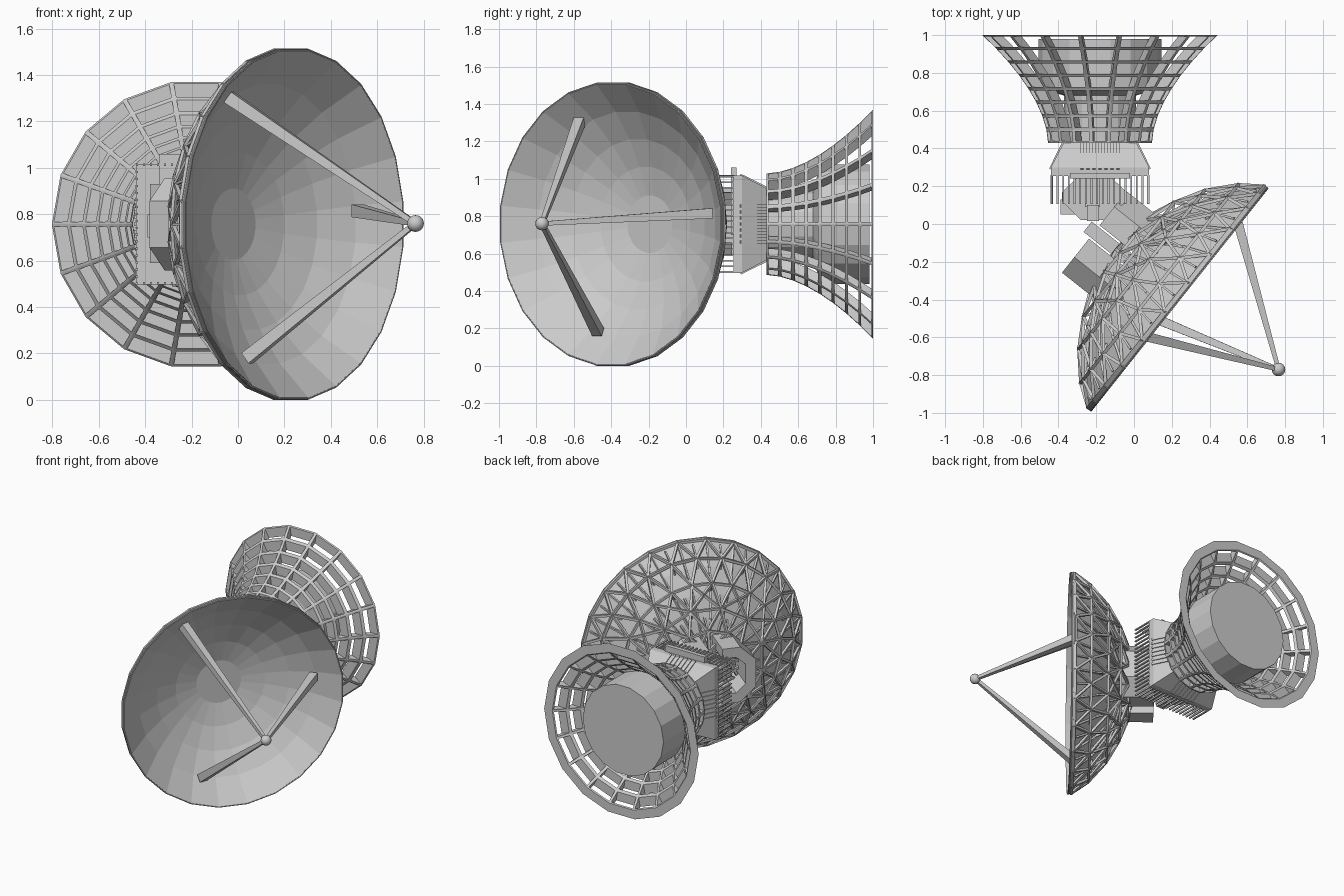
import bpy, bmesh
from math import sin, cos, pi, sqrt
from mathutils import Vector, Matrix

if "Cube" in bpy.data.objects:
    bpy.data.objects.remove(bpy.data.objects["Cube"])

BX, BZ = -0.18, 0.757                       # axis of the base (runs along y)
C = Vector((0.24, -0.40, 0.757))            # centre of dish rim
L, Z, A = Vector((0.622, 0.783, 0)), Vector((0, 0, 1)), Vector((0.783, -0.622, 0))
DISH = Matrix(((L.x, 0, A.x, C.x), (L.y, 0, A.y, C.y), (0, 1, 0, C.z), (0, 0, 0, 1)))
BASE = Matrix(((1, 0, 0, BX), (0, 0, 1, 0), (0, 1, 0, BZ), (0, 0, 0, 1)))  # local z -> y


def finish(name, bm):
    bmesh.ops.recalc_face_normals(bm, faces=bm.faces[:])
    me = bpy.data.meshes.new(name)
    bm.to_mesh(me)
    bm.free()
    ob = bpy.data.objects.new(name, me)
    bpy.context.collection.objects.link(ob)
    return ob


def lathe(bm, prof, n, mat, phase=0.0, cap=(False, False)):
    rings = [[bm.verts.new(mat @ Vector((r * cos(phase + 2 * pi * i / n),
                                         r * sin(phase + 2 * pi * i / n), h)))
              for i in range(n)] for r, h in prof]
    faces = [bm.faces.new((a[i], a[(i + 1) % n], b[(i + 1) % n], b[i]))
             for a, b in zip(rings, rings[1:]) for i in range(n)]
    for ring, on in zip((rings[0], rings[-1]), cap):
        if on:
            bm.faces.new(ring)
    return faces


def rod(bm, p, q, w0, w1=None):
    p, q = Vector(p), Vector(q)
    m = (q - p).to_track_quat('Z', 'Y').to_matrix().to_4x4()
    m.translation = p
    k = 0.7071
    lathe(bm, [(w0 * k, 0), ((w1 or w0) * k, (q - p).length)], 4, m, pi / 4, (True, True))


def box(bm, lo, hi, mat=Matrix()):
    lo, hi = Vector(lo), Vector(hi)
    s = Matrix.Diagonal((*(hi - lo), 1))
    bmesh.ops.create_cube(bm, size=1, matrix=mat @ Matrix.Translation((lo + hi) / 2) @ s)


def prism(bm, outline, z0, z1, mat=Matrix()):
    lo, hi = ([bm.verts.new(mat @ Vector((x, y, z))) for x, y in outline] for z in (z0, z1))
    bm.faces.new(lo)
    bm.faces.new(hi)
    for i in range(len(lo)):
        j = (i + 1) % len(lo)
        bm.faces.new((lo[i], lo[j], hi[j], hi[i]))


# flared lattice base: one window per facet, eight rows, deep radial ribs
bm = bmesh.new()
prof = [(0.275 + 0.347 * (i / 8) ** 1.75, 0.43 + 0.57 * i / 8) for i in range(9)]
faces = lathe(bm, prof, 18, BASE)
bm.normal_update()
bmesh.ops.inset_individual(bm, faces=faces, thickness=0.015)
bmesh.ops.delete(bm, geom=faces, context='FACES')
ext = bmesh.ops.extrude_face_region(bm, geom=bm.faces[:], use_keep_orig=True)
for v in ext["geom"]:
    if isinstance(v, bmesh.types.BMVert):
        radial = Vector((v.co.x - BX, 0, v.co.z - BZ))
        v.co -= radial.normalized() * 0.065
finish("flared_lattice", bm)

# drum inside the flare and its stem
bm = bmesh.new()
lathe(bm, [(0.19, 0.42), (0.19, 0.68), (0.325, 0.72), (0.325, 0.98)], 18, BASE, 0, (True, True))
finish("inner_drum", bm)

# tapered square neck
bm = bmesh.new()
q = sqrt(2)
lathe(bm, [(0.26 * q, 0.255), (0.26 * q, 0.30), (0.19 * q, 0.435)], 4, BASE, pi / 4, (True, True))
finish("neck_block", bm)

bm = bmesh.new()
box(bm, (BX - 0.16, 0.24, 0.70), (BX + 0.16, 0.27, 1.06))
finish("top_plate", bm)

# vent ribs on the sloping sides and prongs around the edge of the neck
vents, prongs = bmesh.new(), bmesh.new()
for k in range(4):
    m = BASE @ Matrix.Rotation(k * pi / 2, 4, 'Z')
    for i in range(7):
        x = -0.096 + i * 0.032
        rod(vents, m @ Vector((x, 0.262, 0.29)), m @ Vector((x, 0.193, 0.43)), 0.016)
    for i in range(17):
        x = -0.255 + i * 0.03
        box(prongs, (x - 0.004, 0.25, 0.105), (x + 0.004, 0.262, 0.26), m)
finish("vent_ribs", vents)
finish("comb_prongs", prongs)

# yoke: two arched plates with a pivot post between
bm = bmesh.new()
outline = [(-0.38, 0.12), (-0.28, 0.02), (-0.16, 0.02), (-0.04, 0.12),
           (-0.04, 0.17), (-0.12, 0.245), (-0.30, 0.245), (-0.38, 0.17)]
for z0, z1 in ((0.59, 0.66), (0.86, 0.93)):
    prism(bm, outline, z0, z1)
finish("yoke_plates", bm)

bm = bmesh.new()
box(bm, (-0.26, 0.09, 0.60), (-0.18, 0.26, 0.95))
box(bm, (-0.25, 0.015, 0.55), (-0.185, 0.10, 0.96))
box(bm, (-0.39, 0.05, 0.70), (-0.10, 0.13, 0.80))
finish("pivot_post", bm)

# two hollow half-octagon housings behind the dish, with a slot between
bm = bmesh.new()
half = [(0.045, 0.20), (0.17, 0.20), (0.275, 0.10), (0.275, -0.10), (0.17, -0.20), (0.045, -0.20),
        (0.045, -0.13), (0.14, -0.13), (0.205, -0.07), (0.205, 0.07), (0.14, 0.13), (0.045, 0.13)]
for s in (-1, 1):
    prism(bm, [(s * u, v) for u, v in half], -0.575, -0.34, DISH)
box(bm, (-0.035, -0.08, -0.62), (0.035, 0.08, -0.34), DISH)
finish("rear_housings", bm)


# dish: shallow spherical bowl
def depth(r, h):
    R = (0.76 ** 2 + h * h) / (2 * h)
    return R - h - sqrt(R * R - r * r)


bm = bmesh.new()
STEP = 2 * pi / 24
radii = (0.155, 0.31, 0.46, 0.61, 0.76)
lathe(bm, [(r, depth(r, 0.35)) for r in radii], 24, DISH, STEP / 2, (True, False))
dish = finish("dish_bowl", bm)
mod = dish.modifiers.new("thickness", 'SOLIDIFY')
mod.thickness, mod.offset = 0.012, 0

# thin ribs on the back of the bowl
bm = bmesh.new()
for i in range(24):
    u, v = cos(STEP * (i + 0.5)), sin(STEP * (i + 0.5))
    pts = [DISH @ Vector((r * u, r * v, depth(r, 0.35) - 0.014)) for r in radii]
    for p, q in zip(pts, pts[1:]):
        rod(bm, p, q, 0.013)
finish("bowl_ribs", bm)

# triangulated truss shell behind the bowl
bm = bmesh.new()
rings = []
for r, n, off in ((0.755, 24, 0.5), (0.67, 24, 0), (0.54, 24, 0.5), (0.40, 12, 0.5),
                  (0.26, 12, 0), (0.13, 6, 0.5)):
    ring = []
    for i in range(n):
        a = 2 * pi * (i + off) / n
        u, v = cos(a), sin(a)
        feet = [DISH @ Vector((k * u, k * v, depth(k, 0.35) - 0.006))
                for k in (r - 0.07, min(r + 0.06, 0.74))]
        ring.append((a, DISH @ Vector((r * u, r * v, depth(r, 0.42) - 0.015)), feet))
    rings.append(ring)
for k, ring in enumerate(rings):
    for i, (a, p, feet) in enumerate(ring):
        rod(bm, p, ring[(i + 1) % len(ring)][1], 0.017)
        if k:
            for f in feet:
                rod(bm, p, f, 0.011)
for outer, inner in zip(rings, rings[1:]):
    for a, p, _ in outer:
        near = sorted(inner, key=lambda t: round(1 - cos(t[0] - a), 5))
        for t in near[:2]:
            rod(bm, p, t[1], 0.017)
finish("dish_truss", bm)

# rim hoop
bm = bmesh.new()
lathe(bm, [(0.748, -0.022), (0.76, -0.022), (0.762, 0.003), (0.754, 0.003), (0.748, -0.022)],
      24, DISH, STEP / 2)
finish("dish_rim", bm)

# feed arms and feed ball
FEED = Vector((0.765, -0.77, 0.76))
bm = bmesh.new()
for end in ((-0.04, -0.57, 1.305), (0.04, -0.47, 0.18), (0.515, 0.135, 0.815)):
    rod(bm, end, FEED, 0.055, 0.022)
finish("feed_arms", bm)

bm = bmesh.new()
bmesh.ops.create_uvsphere(bm, u_segments=16, v_segments=10, radius=0.036,
                          matrix=Matrix.Translation(FEED))
ball = finish("feed_ball", bm)
for p in ball.data.polygons:
    p.use_smooth = True
